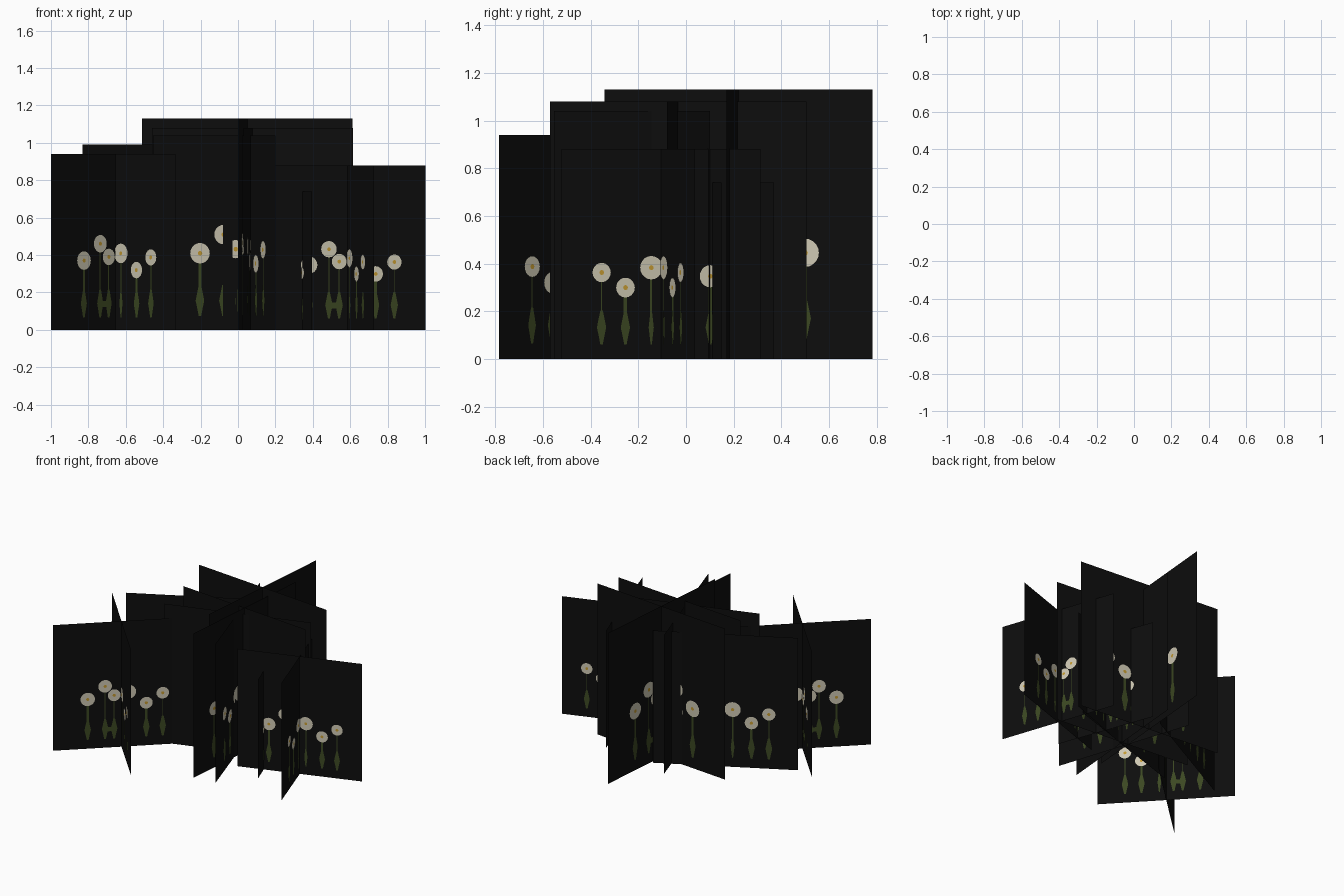
import bpy, bmesh, math
from mathutils import Vector

cube = bpy.data.objects.get("Cube")
if cube:
    bpy.data.objects.remove(cube, do_unlink=True)


def material(name, colour):
    m = bpy.data.materials.new(name)
    m.use_nodes = True
    m.diffuse_color = (*colour, 1)
    bsdf = m.node_tree.nodes["Principled BSDF"]
    bsdf.inputs["Base Color"].default_value = (*colour, 1)
    bsdf.inputs["Roughness"].default_value = 0.9
    return m


MATS = [material("card black", (0.004, 0.004, 0.004)),
        material("leaf green", (0.045, 0.065, 0.016)),
        material("petal cream", (0.62, 0.58, 0.45)),
        material("flower gold", (0.55, 0.32, 0.03))]
BLACK, GREEN, CREAM, GOLD = range(4)

# Flowers as fractions of the card: across, up, radius, stem half width
FLOWERS = [(0.253, 0.394, 0.053, 0.008), (0.38, 0.49, 0.050, 0.003),
           (0.446, 0.415, 0.047, 0.003), (0.55, 0.435, 0.056, 0.005),
           (0.68, 0.34, 0.047, 0.009), (0.80, 0.412, 0.046, 0.003)]
# Leaf outline: height and half width
LEAF = [(0.07, 0.007), (0.11, 0.016), (0.15, 0.026), (0.185, 0.018), (0.23, 0.007)]


def disc(cx, cz, r, n):
    turn = 2 * math.pi / n
    return [(cx + r * math.cos(i * turn), cz + r * math.sin(i * turn)) for i in range(n)]


def box(x0, x1, z0, z1):
    return [(x0, z0), (x1, z0), (x1, z1), (x0, z1)]


def flower_card(name, x, y, size, angle):
    """Square upright card with the flowers painted on both sides."""
    a = math.radians(angle)
    along = Vector((math.cos(a), math.sin(a), 0))
    normal = Vector((along.y, -along.x, 0))
    start = Vector((x, y, 0)) - along * size / 2
    bm = bmesh.new()

    def patch(points, mat, lift):
        vs = [bm.verts.new(start + along * (u * size) + normal * lift
                           + Vector((0, 0, v * size))) for u, v in points]
        if lift < 0:
            vs.reverse()
        bm.faces.new(vs).material_index = mat

    patch(box(0, 1, 0, 1), BLACK, 0)
    for side in (-1, 1):
        for u, v, r, stem in FLOWERS:
            patch(box(u - stem, u + stem, 0.2, v), GREEN, side * 0.002)
            slim = 0.5 if 0.5 < u < 0.6 else 0.9
            outline = [(u + w * slim, h) for h, w in LEAF]
            outline += [(u - w * slim, h) for h, w in reversed(LEAF)]
            patch(outline, GREEN, side * 0.0025)
            patch(disc(u, v, r, 20), CREAM, side * 0.0035)
            patch(disc(u, v, 0.012, 8), GOLD, side * 0.0045)
        # Leaves that touch between two neighbouring stems
        patch(box(0.38, 0.446, 0.13, 0.165), GREEN, side * 0.003)
    mesh = bpy.data.meshes.new(name)
    bm.to_mesh(mesh)
    bm.free()
    for m in MATS:
        mesh.materials.append(m)
    bpy.context.collection.objects.link(bpy.data.objects.new(name, mesh))


# Crossed pairs: centre x, centre y, size, angle
CLUMPS = {"tall_clump": (0.05, 0.22, 1.13, -5),
          "middle_clump": (0.077, -0.033, 1.08, -5),
          "turned_clump": (0.04, -0.06, 1.04, 18),
          "right_clump": (-0.656, -0.441, 0.94, 43),
          "left_clump": (0.585, -0.105, 0.88, 18.8),
          "small_clump": (0.268, 0.022, 0.74, 20)}
for name, (x, y, size, angle) in CLUMPS.items():
    flower_card(name + "_card", x, y, size, angle)
    flower_card(name + "_cross_card", x, y, size, angle - 90)

# Single card behind
flower_card("back_single_card", -0.393, 0.095, 0.99, 208)
